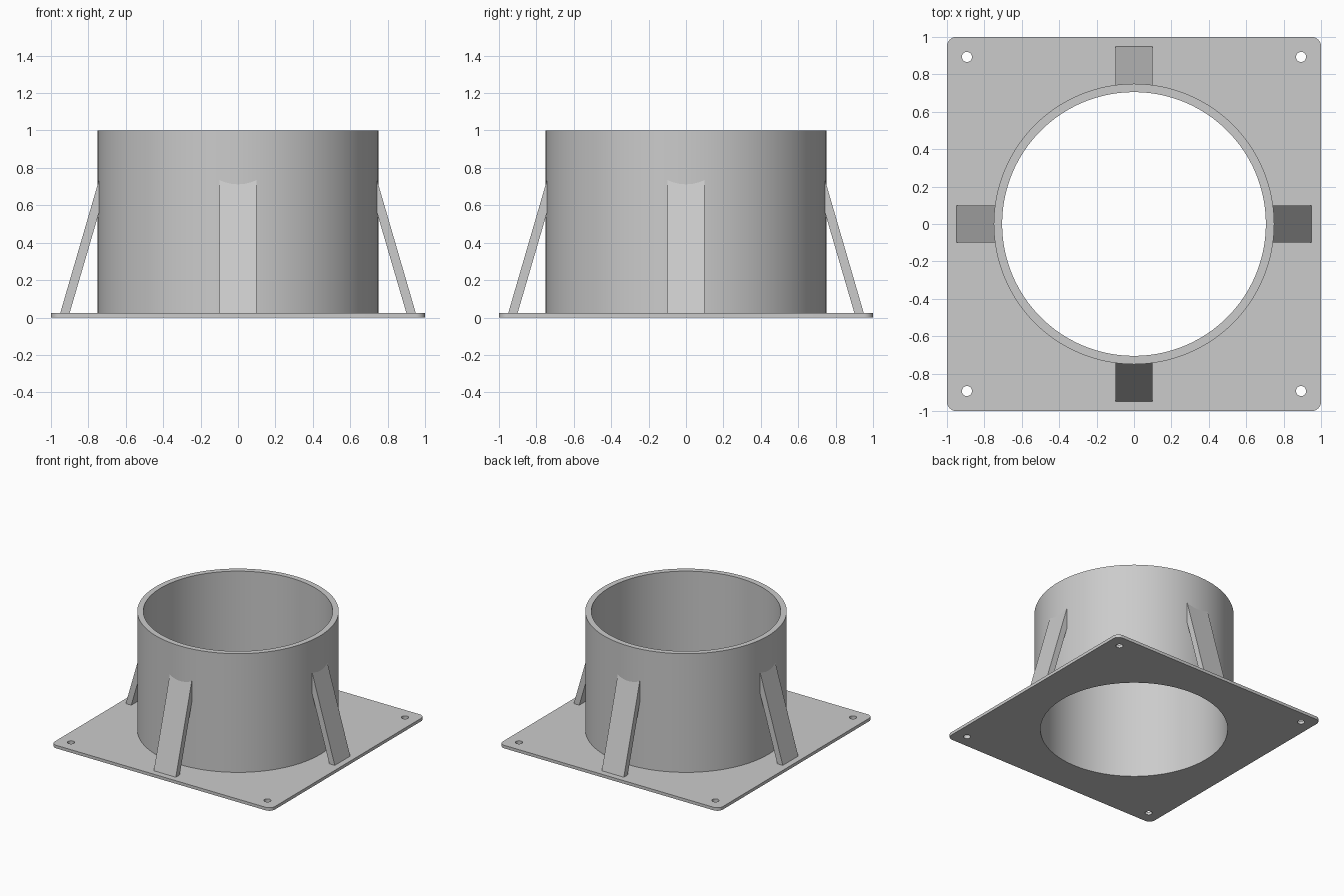
import bpy
import bmesh
from math import cos, sin, pi, radians
from mathutils import Matrix

if "Cube" in bpy.data.objects:
    bpy.data.objects.remove(bpy.data.objects["Cube"], do_unlink=True)

PLATE_TOP = 0.025
OUTER, INNER = 0.75, 0.705

grey = bpy.data.materials.new("grey")
grey.use_nodes = True
grey.diffuse_color = (0.6, 0.6, 0.6, 1)
grey.node_tree.nodes["Principled BSDF"].inputs["Base Color"].default_value = (0.6, 0.6, 0.6, 1)


def circle(radius, cx=0, cy=0, sides=128):
    return [(cx + radius * cos(2 * pi * i / sides), cy + radius * sin(2 * pi * i / sides))
            for i in range(sides)]


def rounded_square(half, radius, steps=8):
    points = []
    for corner, (sx, sy) in enumerate([(1, 1), (-1, 1), (-1, -1), (1, -1)]):
        for i in range(steps + 1):
            a = pi / 2 * (corner + i / steps)
            points.append((sx * (half - radius) + radius * cos(a),
                           sy * (half - radius) + radius * sin(a)))
    return points


def slab(name, outlines, bottom, top):
    """Extrude flat outlines; outlines inside the first one become holes."""
    curve = bpy.data.curves.new(name, "CURVE")
    curve.dimensions = "2D"
    curve.fill_mode = "BOTH"
    curve.extrude = (top - bottom) / 2
    for outline in outlines:
        spline = curve.splines.new("POLY")
        spline.points.add(len(outline) - 1)
        for point, (x, y) in zip(spline.points, outline):
            point.co = (x, y, 0, 1)
        spline.use_cyclic_u = True
    obj = bpy.data.objects.new(name, curve)
    bpy.context.collection.objects.link(obj)
    bpy.ops.object.select_all(action="DESELECT")
    obj.select_set(True)
    bpy.context.view_layer.objects.active = obj
    bpy.ops.object.convert(target="MESH")
    obj = bpy.context.object
    # Weld the caps to the walls and set the height
    bm = bmesh.new()
    bm.from_mesh(obj.data)
    bmesh.ops.remove_doubles(bm, verts=bm.verts, dist=0.0001)
    bmesh.ops.translate(bm, verts=bm.verts, vec=(0, 0, (top + bottom) / 2))
    bmesh.ops.recalc_face_normals(bm, faces=bm.faces)
    bm.to_mesh(obj.data)
    bm.free()
    obj.data.materials.clear()
    obj.data.materials.append(grey)
    bpy.ops.object.shade_smooth_by_angle(angle=radians(30))
    return obj


# Base plate with the central opening and four bolt holes
bolt_holes = [circle(0.027, sx * 0.893, sy * 0.893, 32) for sx in (-1, 1) for sy in (-1, 1)]
slab("base_plate", [rounded_square(1, 0.05), circle(INNER)] + bolt_holes, 0, PLATE_TOP)

# Upright tube
slab("tube", [circle(OUTER), circle(INNER)], PLATE_TOP, 1)


# Slanted braces, with their upper ends sunk into the tube wall
def brace(name, angle):
    profile = [(0.90, PLATE_TOP), (0.95, PLATE_TOP), (0.72, 0.815), (0.72, 0.64)]
    bm = bmesh.new()
    face = bm.faces.new([bm.verts.new((x, -0.1, z)) for x, z in profile])
    extruded = bmesh.ops.extrude_face_region(bm, geom=[face])["geom"]
    bmesh.ops.translate(bm, vec=(0, 0.2, 0),
                        verts=[v for v in extruded if isinstance(v, bmesh.types.BMVert)])
    bmesh.ops.recalc_face_normals(bm, faces=bm.faces)
    bm.transform(Matrix.Rotation(angle, 4, "Z"))
    mesh = bpy.data.meshes.new(name)
    bm.to_mesh(mesh)
    bm.free()
    mesh.materials.append(grey)
    bpy.context.collection.objects.link(bpy.data.objects.new(name, mesh))


for i, side in enumerate(("left", "back", "right", "front")):
    brace(side + "_brace", i * pi / 2)
